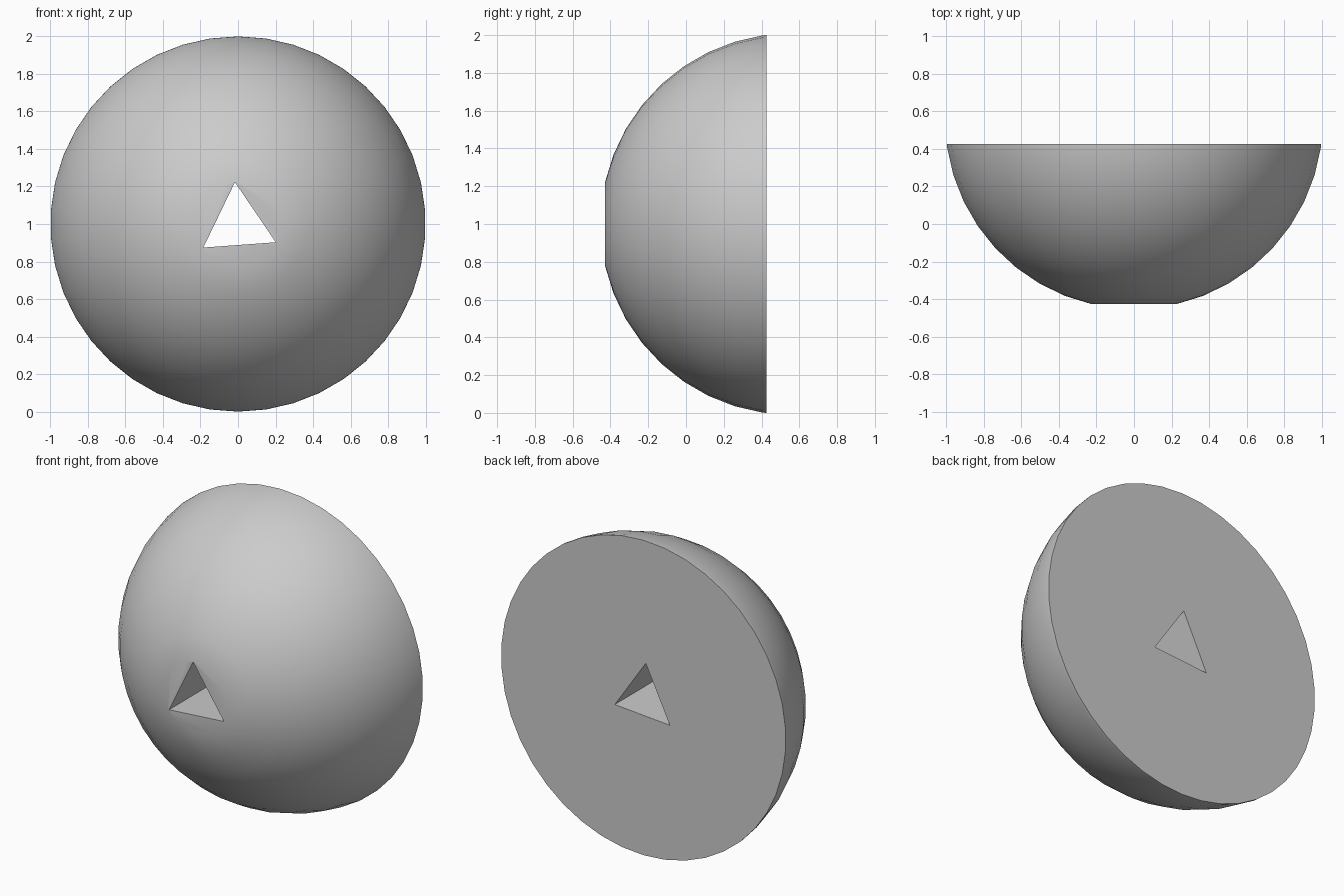
import bpy, bmesh, math
from mathutils import Matrix

if "Cube" in bpy.data.objects:
    bpy.data.objects.remove(bpy.data.objects["Cube"])

SEGMENTS = 42
STEP = 2 * math.pi / SEGMENTS
RADIUS = 1.01
CENTRE_Y = 0.557
RIM_Y = 0.427

grey = bpy.data.materials.new("light_grey")
grey.use_nodes = True
grey.diffuse_color = (0.6, 0.6, 0.6, 1)
grey.node_tree.nodes["Principled BSDF"].inputs["Base Color"].default_value = (0.6, 0.6, 0.6, 1)


def add_solid(name, bm):
    bmesh.ops.recalc_face_normals(bm, faces=bm.faces)
    mesh = bpy.data.meshes.new(name)
    bm.to_mesh(mesh)
    bm.free()
    mesh.materials.append(grey)
    obj = bpy.data.objects.new(name, mesh)
    bpy.context.collection.objects.link(obj)
    return obj


def ring(bm, radius, y, count, start):
    angles = [start + 2 * math.pi * i / count for i in range(count)]
    return [bm.verts.new((radius * math.cos(a), y, 1 + radius * math.sin(a))) for a in angles]


def loft(name, profile, count, start):
    """Closed solid through rings of (radius, y), capped at both ends."""
    bm = bmesh.new()
    rings = [ring(bm, r, y, count, start) for r, y in profile]
    for a, b in zip(rings, rings[1:]):
        for i in range(count):
            j = (i + 1) % count
            bm.faces.new((a[i], a[j], b[j], b[i]))
    bm.faces.new(rings[0])
    bm.faces.new(rings[-1])
    return add_solid(name, bm)


# Dome: rings at half steps of latitude, from the flat nose to the flat back
profile = [(RADIUS * math.sin((k + 0.5) * STEP), CENTRE_Y - RADIUS * math.cos((k + 0.5) * STEP))
           for k in range(1, 10)]
profile.append((1.0, RIM_Y))
dome = loft("dome", profile, SEGMENTS, math.pi / 2)

# Triangular hole straight through the dome
cutter = loft("hole_cutter", [(0.2235, -1), (0.2235, 1)], 3, math.radians(94.2))
cutter.hide_render = True

cut = dome.modifiers.new("hole", "BOOLEAN")
cut.operation = "DIFFERENCE"
cut.solver = "EXACT"
cut.object = cutter
bpy.ops.object.select_all(action="DESELECT")
dome.select_set(True)
bpy.context.view_layer.objects.active = dome
bpy.ops.object.modifier_apply(modifier=cut.name)
bpy.data.objects.remove(cutter)
bpy.ops.object.shade_smooth_by_angle(angle=math.radians(30))
